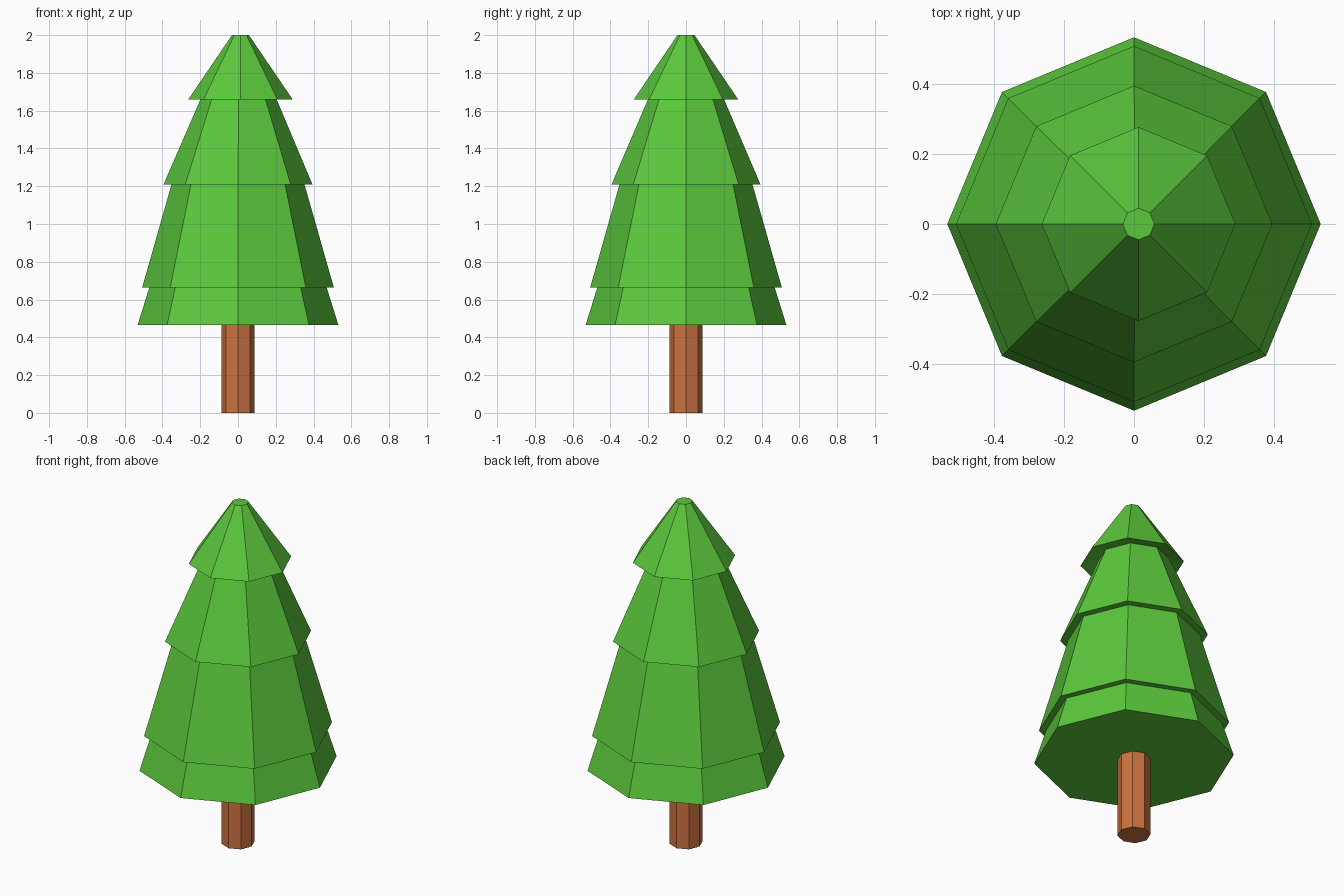
import bpy, bmesh, math

if "Cube" in bpy.data.objects:
    bpy.data.objects.remove(bpy.data.objects["Cube"])

SIDES = 8


def material(name, color):
    mat = bpy.data.materials.new(name)
    mat.diffuse_color = color
    mat.use_nodes = True
    mat.node_tree.nodes["Principled BSDF"].inputs["Base Color"].default_value = mat.diffuse_color
    return mat


def lathe(name, profile, mat):
    """Closed flat-faced octagonal solid from (radius, z, x centre) rings, bottom to top."""
    bm = bmesh.new()
    rings = [[bm.verts.new((cx + r * math.cos(math.tau * i / SIDES),
                            r * math.sin(math.tau * i / SIDES), z))
              for i in range(SIDES)] for r, z, cx in profile]
    for low, high in zip(rings, rings[1:]):
        for i in range(SIDES):
            j = (i + 1) % SIDES
            bm.faces.new((low[i], low[j], high[j], high[i]))
    bm.faces.new(rings[0][::-1])
    bm.faces.new(rings[-1])
    mesh = bpy.data.meshes.new(name)
    bm.to_mesh(mesh)
    bm.free()
    mesh.materials.append(mat)
    obj = bpy.data.objects.new(name, mesh)
    bpy.context.collection.objects.link(obj)
    return obj


green = material("needles", (0.105, 0.58, 0.045, 1))
brown = material("bark", (0.60, 0.17, 0.05, 1))

# Trunk
lathe("trunk", [(0.088, 0, 0), (0.088, 0.464, 0)], brown)

# Four stepped tiers, each overhanging the one below; the top one sits off centre
lathe("foliage", [(0.532, 0.464, 0), (0.469, 0.665, 0),
                  (0.507, 0.665, 0), (0.352, 1.21, 0),
                  (0.394, 1.21, 0), (0.193, 1.68, 0.003),
                  (0.276, 1.66, 0.013), (0.045, 2.0, 0.013)], green)
